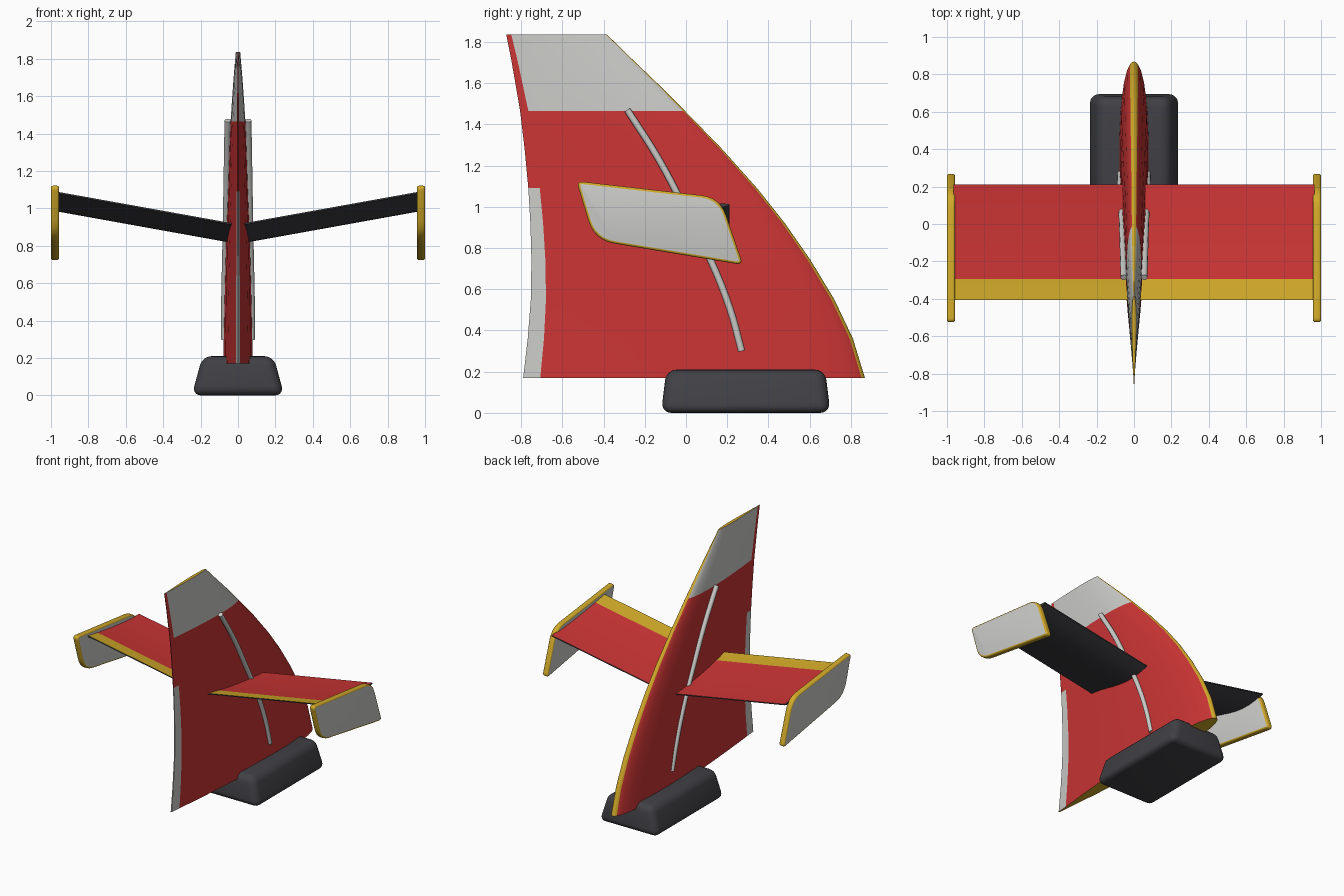
import bpy, bmesh, math
from mathutils import Vector

if "Cube" in bpy.data.objects:
    bpy.data.objects.remove(bpy.data.objects["Cube"])


def material(name, rgb):
    m = bpy.data.materials.new(name)
    m.diffuse_color = (*rgb, 1)
    m.use_nodes = True
    m.node_tree.nodes["Principled BSDF"].inputs["Base Color"].default_value = m.diffuse_color
    return m


RED = material("red", (0.60, 0.035, 0.035))
GREY = material("light_grey", (0.60, 0.60, 0.58))
YELLOW = material("yellow", (0.64, 0.40, 0.022))
DARK = material("charcoal", (0.052, 0.052, 0.06))


def finish(bm, name, mats, angle=35):
    me = bpy.data.meshes.new(name)
    bm.to_mesh(me)
    bm.free()
    ob = bpy.data.objects.new(name, me)
    bpy.context.collection.objects.link(ob)
    for m in mats:
        me.materials.append(m)
    bpy.ops.object.select_all(action='DESELECT')
    bpy.context.view_layer.objects.active = ob
    ob.select_set(True)
    bpy.ops.object.shade_smooth_by_angle(angle=math.radians(angle))
    return ob


def loft(rings, rule=None, cap=0):
    """Skin closed rings; rule(i, j) gives the material of face j in span i."""
    bm = bmesh.new()
    vs = [[bm.verts.new(p) for p in r] for r in rings]
    n = len(vs[0])
    for i in range(len(vs) - 1):
        for j in range(n):
            k = (j + 1) % n
            f = bm.faces.new((vs[i][j], vs[i][k], vs[i + 1][k], vs[i + 1][j]))
            f.material_index = rule(i, j) if rule else 0
    for r in (vs[0], vs[-1]):
        bm.faces.new(r).material_index = cap
    bmesh.ops.recalc_face_normals(bm, faces=bm.faces)
    return bm


# Fin: height, leading edge y, trailing edge y, half thickness
LEVELS = [
    (0.17, 0.868, -0.79, 0.080), (0.36, 0.81, -0.768, 0.076),
    (0.55, 0.72, -0.753, 0.072), (0.74, 0.605, -0.75, 0.067),
    (0.92, 0.48, -0.755, 0.061), (1.09, 0.345, -0.765, 0.054),
    (1.28, 0.175, -0.783, 0.047), (1.465, -0.005, -0.805, 0.040),
    (1.60, -0.14, -0.828, 0.031), (1.72, -0.265, -0.849, 0.022),
    (1.835, -0.383, -0.872, 0.012),
]
TS = [0, .001, .004, .01, .03, .07, .15, .25, .35, .5, .65, .8, .9, .95, 1]


def airfoil(t):
    h = 0.2969 * t ** .5 - 0.126 * t - 0.3516 * t**2 + 0.2843 * t**3 - 0.1015 * t**4
    return 10 * h


loop_t = [(t, 1) for t in TS] + [(t, -1) for t in reversed(TS[1:])]
rings = []
for z, lead, trail, half in LEVELS:
    rings.append([(s * half * max(airfoil(t), 0.05 if t == 1 else 0),
                   lead + (trail - lead) * t, z) for t, s in loop_t])


def fin_colour(i, j):
    t = (loop_t[j][0] + loop_t[(j + 1) % len(loop_t)][0]) / 2
    z = (LEVELS[i][0] + LEVELS[i + 1][0]) / 2
    if t < 0.01:
        return 2                          # leading edge strip
    if t > 0.95:
        return 1 if z < 1.09 else 0       # rudder strip
    return 1 if z > 1.465 else 0          # fin tip


finish(loft(rings, fin_colour, cap=2), "fin", [RED, GREY, YELLOW], 40)

# Wings: flat top, bulging underside, raised towards the tips
Y0, Y1, YS = -0.405, 0.21, -0.295
us = [0, (YS - Y0) / (Y1 - Y0), .3, .42, .54, .66, .78, .88, .95, 1]


def wing_ring(x):
    top, low = [], []
    for u in us:
        y, z = Y0 + (Y1 - Y0) * u, 0.915 - 0.075 * u + 0.18 * abs(x)
        top.append((x, y, z - 0.04 * u * (1 - u)))
        low.append((x, y, z - 0.008 - 0.047 * math.sin(math.pi * u ** 1.5)))
    return top + low[::-1]


def wing_colour(i, j):
    if j == 0:
        return 1
    return 0 if j < len(us) - 1 else 2


# End plates: rounded slanted outline, (y, z, corner radius)
CORNERS = [(-0.532, 1.125, 0.035), (0.165, 1.045, 0.09),
           (0.277, 0.718, 0.035), (-0.445, 0.838, 0.10)]


def rounded(corners, steps=6):
    pts = []
    for i, (y, z, r) in enumerate(corners):
        p = Vector((y, z))
        a = p + (Vector(corners[i - 1][:2]) - p).normalized() * r
        b = p + (Vector(corners[(i + 1) % len(corners)][:2]) - p).normalized() * r
        for k in range(steps + 1):
            t = k / steps
            pts.append(a * (1 - t)**2 + p * 2 * t * (1 - t) + b * t**2)
    return pts


ROD = [(0.073, 0.27, 0.30), (0.073, 0.215, 0.50), (0.068, 0.12, 0.74),
       (0.063, -0.01, 1.00), (0.059, -0.135, 1.235), (0.055, -0.285, 1.47)]

for s, side in ((1, "right"), (-1, "left")):
    finish(loft([wing_ring(0), wing_ring(s * 0.965)], wing_colour, cap=2),
           side + "_wing", [RED, YELLOW, DARK])

    outline = rounded(CORNERS)
    bm = loft([[(s * x, p.x, p.y) for p in outline] for x in (0.957, 1.0)])
    rim = [e for e in bm.edges
           if abs(e.verts[0].co.x - e.verts[1].co.x) < 1e-4]
    bmesh.ops.bevel(bm, geom=rim, offset=0.011, segments=3, profile=0.5,
                    affect='EDGES')
    for f in bm.faces:
        f.material_index = 0 if abs(f.normal.x) > 0.98 else 1
    finish(bm, side + "_end_plate", [GREY, YELLOW])

    # Round rod lying along the fin side
    cu = bpy.data.curves.new(side + "_rod", 'CURVE')
    cu.dimensions = '3D'
    cu.bevel_depth, cu.bevel_resolution = 0.017, 3
    cu.use_fill_caps = True
    sp = cu.splines.new('BEZIER')
    sp.bezier_points.add(len(ROD) - 1)
    for bp, (x, y, z) in zip(sp.bezier_points, ROD):
        bp.co = (s * x, y, z)
        bp.handle_left_type = bp.handle_right_type = 'AUTO'
    sp.resolution_u = 4
    cu.materials.append(GREY)
    bpy.context.collection.objects.link(bpy.data.objects.new(side + "_rod", cu))

# Base: tapered block with rounded edges
base = []
for z, hx, hy in ((0, 0.247, 0.411), (0.21, 0.19, 0.385)):
    base.append([(-hx, 0.29 - hy, z), (hx, 0.29 - hy, z),
                 (hx, 0.29 + hy, z), (-hx, 0.29 + hy, z)])
bm = loft(base)
bmesh.ops.bevel(bm, geom=bm.edges[:], offset=0.05, segments=5, profile=0.5,
                affect='EDGES')
finish(bm, "base", [DARK])
